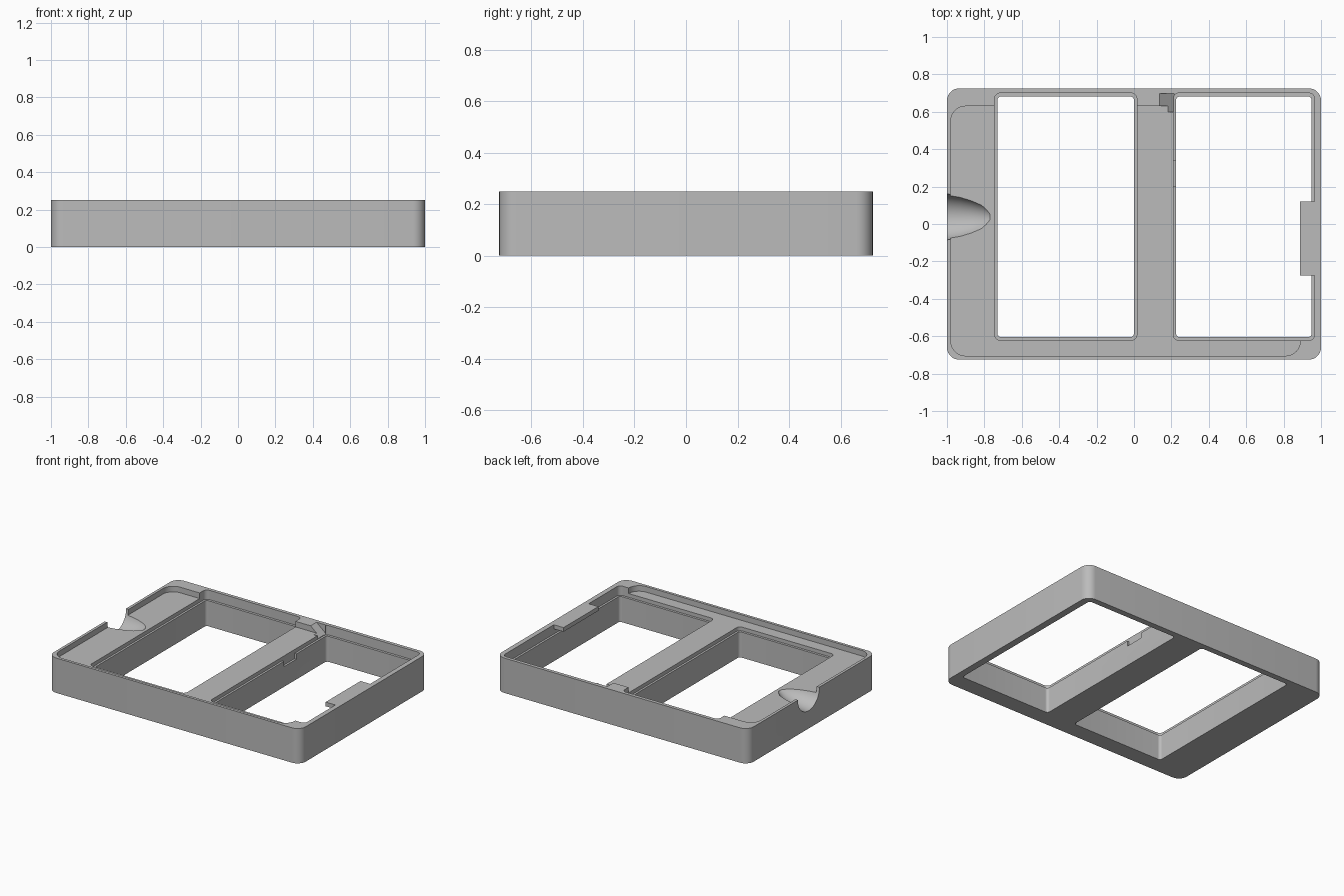
import bpy, bmesh, math

if "Cube" in bpy.data.objects:
    bpy.data.objects.remove(bpy.data.objects["Cube"])

grey = bpy.data.materials.new("plain grey")
colour = (0.5, 0.5, 0.5, 1)
grey.use_nodes = True
grey.diffuse_color = colour
for node in grey.node_tree.nodes:
    if node.type == 'BSDF_PRINCIPLED':
        node.inputs["Base Color"].default_value = colour


def make_object(name, bm):
    bmesh.ops.recalc_face_normals(bm, faces=bm.faces)
    mesh = bpy.data.meshes.new(name)
    bm.to_mesh(mesh)
    bm.free()
    mesh.materials.append(grey)
    obj = bpy.data.objects.new(name, mesh)
    bpy.context.collection.objects.link(obj)
    return obj


def extrude(name, points, offset):
    """Solid made by sweeping a flat outline along an offset."""
    bm = bmesh.new()
    face = bm.faces.new([bm.verts.new(p) for p in points])
    moved = bmesh.ops.extrude_face_region(bm, geom=[face])["geom"]
    bmesh.ops.translate(bm, vec=offset,
                        verts=[v for v in moved if isinstance(v, bmesh.types.BMVert)])
    return make_object(name, bm)


def rounded_block(name, x0, x1, y0, y1, z0, z1, r, steps=8):
    corners = [(x1 - r, y1 - r), (x0 + r, y1 - r), (x0 + r, y0 + r), (x1 - r, y0 + r)]
    points = []
    for i, (cx, cy) in enumerate(corners):
        for s in range(steps + 1):
            a = math.pi / 2 * (i + s / steps)
            points.append((cx + r * math.cos(a), cy + r * math.sin(a), z0))
    return extrude(name, points, (0, 0, z1 - z0))


def block(name, x0, x1, y0, y1, z0, z1):
    return extrude(name, [(x0, y0, z0), (x1, y0, z0), (x1, y1, z0), (x0, y1, z0)],
                   (0, 0, z1 - z0))


def lathe_x(name, profile, y, z, segments=48):
    """Solid of revolution about a line along x."""
    bm = bmesh.new()
    rings = []
    for x, r in profile:
        angles = [2 * math.pi * k / segments for k in range(segments)]
        rings.append([bm.verts.new((x, y + r * math.cos(a), z + r * math.sin(a)))
                      for a in angles])
    for a, b in zip(rings, rings[1:]):
        for k in range(segments):
            n = (k + 1) % segments
            bm.faces.new((a[k], a[n], b[n], b[k]))
    bm.faces.new(rings[0])
    bm.faces.new(rings[-1])
    return make_object(name, bm)


def combine(target, tool, operation='DIFFERENCE'):
    tool.hide_render = True
    mod = target.modifiers.new(tool.name, 'BOOLEAN')
    mod.operation = operation
    mod.solver = 'EXACT'
    mod.object = tool
    bpy.context.view_layer.objects.active = target
    bpy.ops.object.modifier_apply(modifier=mod.name)
    bpy.data.objects.remove(tool)


TOP, FLOOR, LEDGE, OVER = 0.25, 0.21, 0.183, 0.4

# outer body with a shallow tray in the top
frame = rounded_block("frame", -1, 1, -0.725, 0.725, 0, TOP, 0.065)
combine(frame, rounded_block("tray_cut", -0.98, 0.89, -0.705, 0.63, FLOOR, OVER, 0.08))

# two window openings, each with a stepped ledge
for x0, x1 in ((-0.73, 0.0), (0.225, 0.95)):
    combine(frame, rounded_block("ledge_cut", x0 - 0.015, x1 + 0.015,
                                 -0.622, 0.7, LEDGE, OVER, 0.03))
    combine(frame, rounded_block("window_cut", x0, x1, -0.605, 0.682, -0.1, OVER, 0.02))

# flared cable notch in the side wall
combine(frame, lathe_x("cable_notch_cut",
                       [(-1.05, 0.13), (-1, 0.123), (-0.93, 0.112), (-0.87, 0.095),
                        (-0.815, 0.074), (-0.77, 0.042)], 0.038, TOP))

# small slot in the middle bar's ledge
combine(frame, block("slot_cut", 0.21, 0.24, 0.2, 0.34, 0.145, OVER))

# ramp from the back rim down to the ledge
combine(frame, extrude("ramp_cut", [(0.135, 0.6, TOP), (0.215, 0.6, LEDGE),
                                    (0.215, 0.6, OVER), (0.135, 0.6, OVER)],
                       (0, 0.097, 0)))

# retaining tab flush with the rim
combine(frame, block("tab", 0.888, 0.985, -0.275, 0.12, 0.22, TOP), 'UNION')

# smooth rounded corners, keep edges crisp
bpy.ops.object.select_all(action='DESELECT')
frame.select_set(True)
bpy.context.view_layer.objects.active = frame
bpy.ops.object.shade_smooth_by_angle(angle=math.radians(30))
